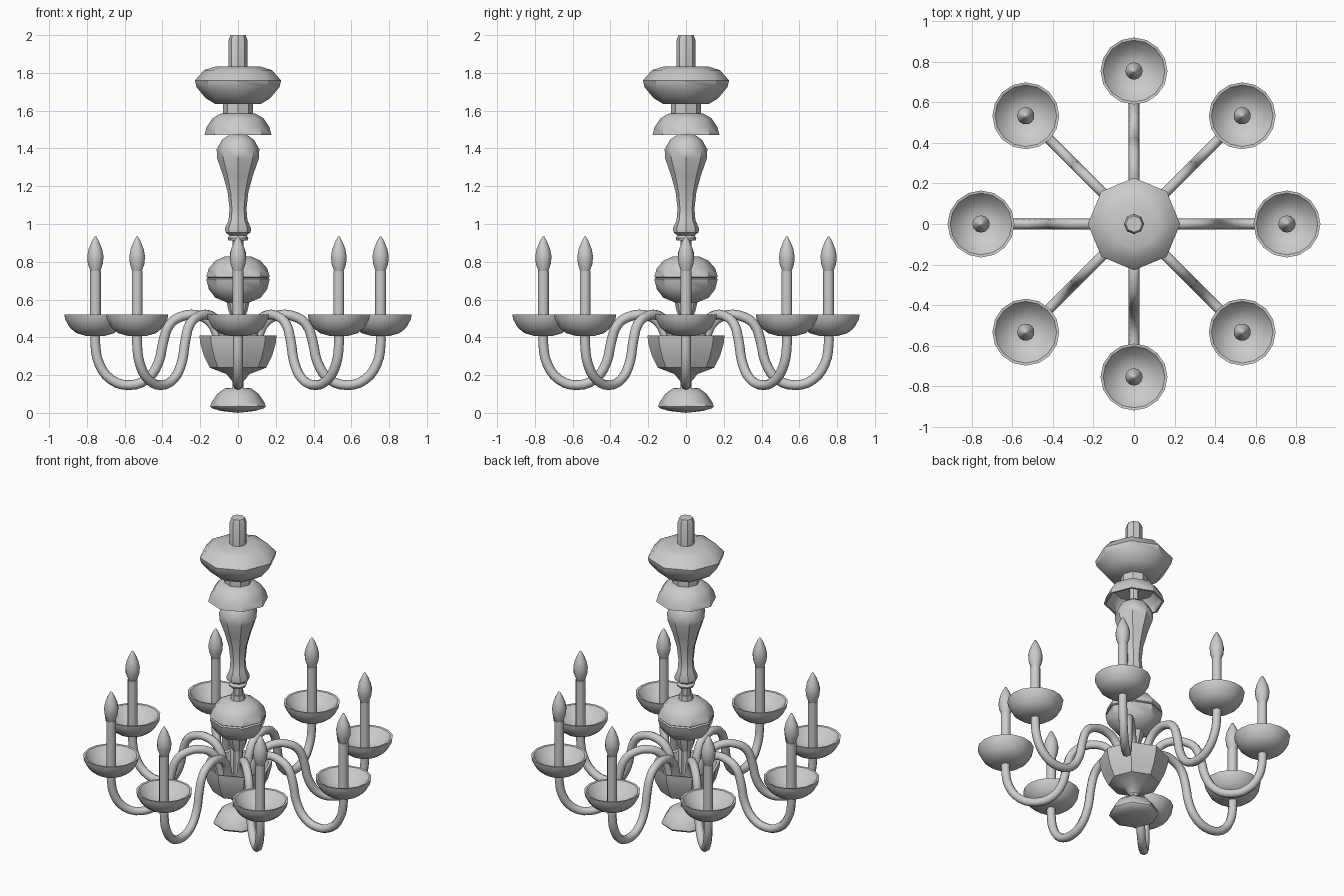
import bpy, bmesh, math

if "Cube" in bpy.data.objects:
    bpy.data.objects.remove(bpy.data.objects["Cube"])


def smooth(obj, angle):
    bpy.ops.object.select_all(action='DESELECT')
    obj.select_set(True)
    bpy.context.view_layer.objects.active = obj
    bpy.ops.object.shade_smooth_by_angle(angle=math.radians(angle))


def lathe(name, profile, sides=8, x=0, angle=40):
    """Revolve (radius, z) points about a vertical axis at x."""
    bm = bmesh.new()
    rings = []
    for r, z in profile:
        if r == 0:
            rings.append([bm.verts.new((x, 0, z))] * sides)
        else:
            rings.append([bm.verts.new((x + r * math.cos(math.tau * i / sides),
                                        r * math.sin(math.tau * i / sides), z))
                          for i in range(sides)])
    for a, b in zip(rings, rings[1:]):
        for i in range(sides):
            j = (i + 1) % sides
            bm.faces.new(list(dict.fromkeys((a[i], a[j], b[j], b[i]))))
    bmesh.ops.recalc_face_normals(bm, faces=bm.faces)
    me = bpy.data.meshes.new(name)
    bm.to_mesh(me)
    bm.free()
    obj = bpy.data.objects.new(name, me)
    bpy.context.collection.objects.link(obj)
    smooth(obj, angle)
    return obj


def tube(name, points, radius):
    """Round tube along (x, z) points in the y = 0 plane."""
    cu = bpy.data.curves.new(name, 'CURVE')
    cu.dimensions = '3D'
    cu.bevel_depth = radius
    cu.bevel_resolution = 2
    cu.resolution_u = 3
    cu.use_fill_caps = True
    sp = cu.splines.new('BEZIER')
    sp.bezier_points.add(len(points) - 1)
    for bp, (x, z) in zip(sp.bezier_points, points):
        bp.co = (x, 0, z)
        bp.handle_left_type = bp.handle_right_type = 'AUTO'
    obj = bpy.data.objects.new(name, cu)
    bpy.context.collection.objects.link(obj)
    bpy.ops.object.select_all(action='DESELECT')
    obj.select_set(True)
    bpy.context.view_layer.objects.active = obj
    bpy.ops.object.convert(target='MESH')
    obj = bpy.context.view_layer.objects.active
    smooth(obj, 50)
    return obj


# Central column, eight sided
lathe("hanging_stem", [(0, 2), (.04, 2), (.05, 1.975), (.05, 1.8), (0, 1.8)])
lathe("canopy", [(0, 1.835), (.12, 1.833), (.18, 1.815), (.228, 1.76), (.22, 1.725),
                 (.17, 1.665), (.12, 1.635), (0, 1.635)])
lathe("canopy_neck", [(0, 1.65), (.08, 1.65), (.08, 1.57), (0, 1.57)])
lathe("bell_cup", [(0, 1.585), (.09, 1.585), (.135, 1.56), (.165, 1.515), (.178, 1.47),
                   (.165, 1.47), (.15, 1.51), (.12, 1.55), (0, 1.56)])
lathe("baluster", [(0, 1.475), (.05, 1.47), (.085, 1.445), (.113, 1.395), (.11, 1.345),
                   (.08, 1.26), (.055, 1.17), (.045, 1.08), (.05, 1.02), (.07, .975),
                   (.066, .955), (.045, .94), (.055, .925), (.05, .912), (0, .912)])
lathe("centre_rod", [(0, 1.57), (.03, 1.57), (.03, .1), (0, .1)])
lathe("rod_collar", [(0, .86), (.04, .86), (.045, .82), (0, .82)])
lathe("upper_ball", [(0, .83), (.07, .828), (.12, .805), (.155, .765), (.168, .72),
                     (.16, .715), (.168, .708), (.155, .655), (.12, .61), (.06, .585),
                     (.05, .54), (.035, .5), (0, .5)])
lathe("arm_bowl", [(0, .31), (.16, .31), (.185, .405), (.204, .41), (.2, .37), (.18, .3),
                   (.15, .24), (.13, .232), (.06, .205), (.025, .16), (0, .16)])
lathe("bottom_finial", [(0, .135), (.07, .13), (.11, .1), (.14, .055), (.147, .035),
                        (.14, .025), (.09, .01), (0, 0)])

# One candle arm along +x
R = .755
arm = [
    tube("arm", [(.09, .29), (.11, .41), (.15, .485), (.22, .518), (.3, .51), (.36, .47),
                 (.395, .38), (.42, .27), (.48, .18), (.575, .147), (.67, .175),
                 (.735, .26), (R, .36), (R, .44)], .026),
    lathe("drip_dish", [(0, .44), (.06, .445), (.11, .467), (.152, .52), (.165, .522),
                        (.16, .495), (.135, .45), (.1, .422), (.05, .408), (0, .406)], 16, R),
    lathe("candle", [(0, .43), (.029, .43), (.029, .75), (0, .75)], 12, R),
    lathe("flame_bulb", [(0, .748), (.026, .75), (.04, .79), (.043, .83), (.035, .87),
                         (.018, .91), (.005, .933), (0, .935)], 12, R, 50),
]

# Repeat the arm around the column
for i in range(1, 8):
    for part in arm:
        copy = part.copy()
        copy.rotation_euler.z = math.tau * i / 8
        copy.name = f"{part.name}_{i + 1}"
        bpy.context.collection.objects.link(copy)
